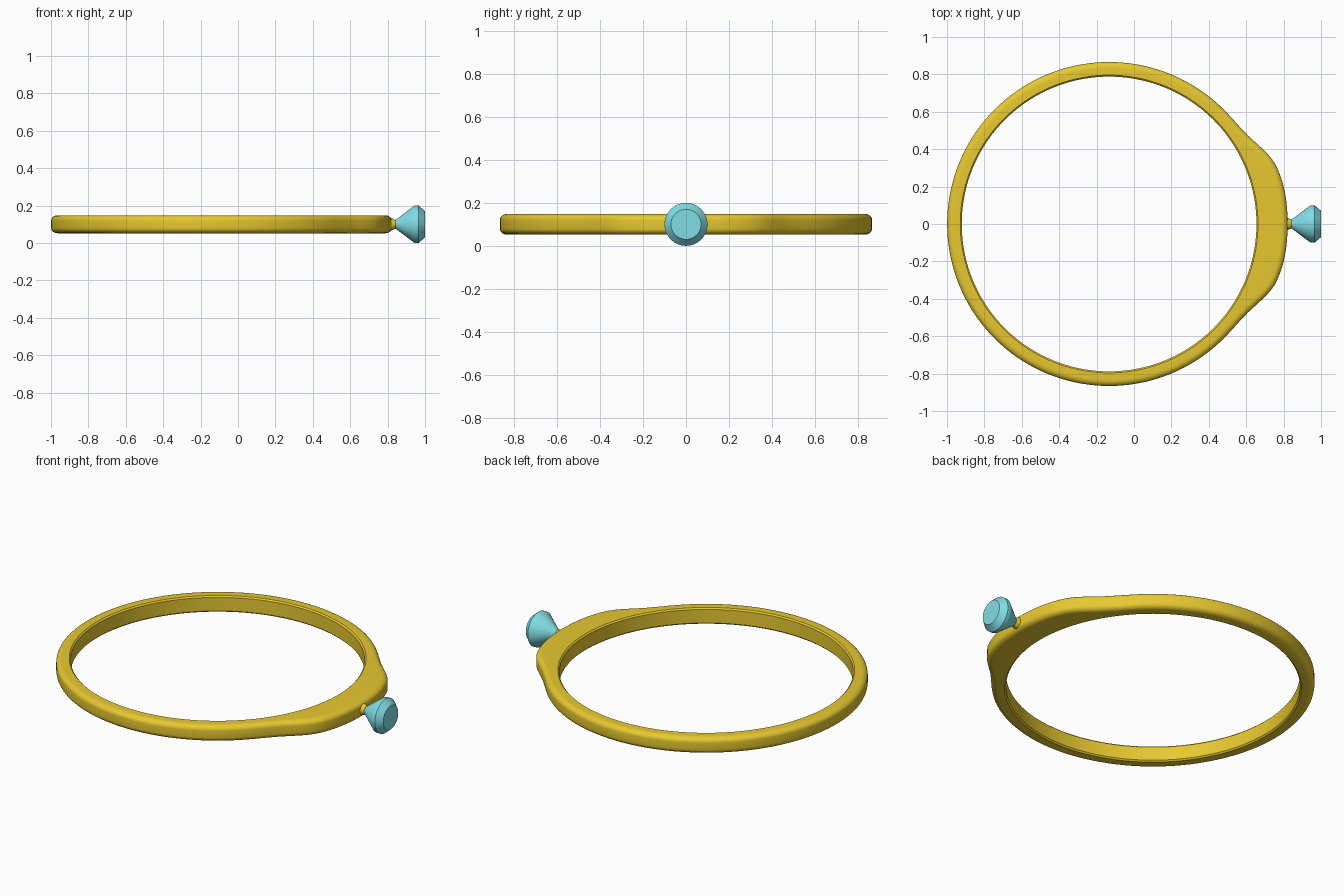
import bpy, bmesh, math

if "Cube" in bpy.data.objects:
    bpy.data.objects.remove(bpy.data.objects["Cube"])

CX, CZ = -0.133, 0.103      # ring centre
R_IN = 0.788                # inner radius
HALF = 0.048                # half height of the band


def material(name, color):
    m = bpy.data.materials.new(name)
    m.diffuse_color = color
    m.use_nodes = True
    m.node_tree.nodes["Principled BSDF"].inputs["Base Color"].default_value = m.diffuse_color
    return m


def make_object(name, rings, mat, close_v=False, caps=False):
    """Skin a list of closed rings of points."""
    bm = bmesh.new()
    vs = [[bm.verts.new(p) for p in ring] for ring in rings]
    n = len(rings[0])
    count = len(rings) if close_v else len(rings) - 1
    for i in range(count):
        a, b = vs[i], vs[(i + 1) % len(vs)]
        for j in range(n):
            k = (j + 1) % n
            bm.faces.new((a[j], a[k], b[k], b[j]))
    if caps:
        bm.faces.new(vs[0])
        bm.faces.new(vs[-1])
    bmesh.ops.recalc_face_normals(bm, faces=bm.faces)
    mesh = bpy.data.meshes.new(name)
    bm.to_mesh(mesh)
    bm.free()
    ob = bpy.data.objects.new(name, mesh)
    bpy.context.collection.objects.link(ob)
    mesh.materials.append(mat)
    bpy.ops.object.select_all(action='DESELECT')
    ob.select_set(True)
    bpy.context.view_layer.objects.active = ob
    bpy.ops.object.shade_smooth_by_angle(angle=math.radians(30))
    return ob


gold = material("gold", (0.80, 0.58, 0.03, 1))
teal = material("teal", (0.22, 0.72, 0.78, 1))

# Outer radius by angle from the stone: the band swells into a shoulder
OUTER = [(0, 0.955), (12, 0.955), (17, 0.95), (21, 0.942), (25, 0.920),
         (29, 0.896), (33, 0.878), (38, 0.868), (43, 0.866), (180, 0.866)]


def outer_radius(deg):
    for (a0, r0), (a1, r1) in zip(OUTER, OUTER[1:]):
        if deg <= a1:
            return r0 + (r1 - r0) * (deg - a0) / (a1 - a0)
    return OUTER[-1][1]


def section(r_out):
    """Band cross-section (radius, z): crisp inside, rounded outside."""
    pts = [(R_IN, -HALF + 0.008), (R_IN + 0.008, -HALF)]
    rad, rz = 0.034, 0.028
    for s in (-1, 1):
        for i in range(7):
            t = math.radians(15 * i if s < 0 else 90 - 15 * i)
            pts.append((r_out - rad + rad * math.sin(t),
                        s * (HALF - rz + rz * math.cos(t))))
    return pts + [(R_IN + 0.008, HALF), (R_IN, HALF - 0.008)]


# Band
STEPS = 144
band = []
for i in range(STEPS):
    deg = 360 * i / STEPS
    a = math.radians(deg)
    r_out = outer_radius(min(deg, 360 - deg))
    band.append([(CX + r * math.cos(a), r * math.sin(a), CZ + z)
                 for r, z in section(r_out)])
make_object("band", band, gold, close_v=True)


def turned(name, profile, mat, sides=48):
    """Turn a (x, radius) profile around the x axis."""
    rings = [[(x, r * math.cos(2 * math.pi * j / sides),
               CZ + r * math.sin(2 * math.pi * j / sides))
              for j in range(sides)] for x, r in profile]
    return make_object(name, rings, mat, caps=True)


# Setting that holds the stone, then the cut stone
turned("setting", [(0.80, 0.036), (0.822, 0.032), (0.842, 0.024)], gold)
turned("stone", [(0.83, 0.014), (0.943, 0.099), (0.95, 0.10),
                 (0.966, 0.10), (1.0, 0.07)], teal)
for ob in bpy.data.objects:
    ob.location.z = -0.003
